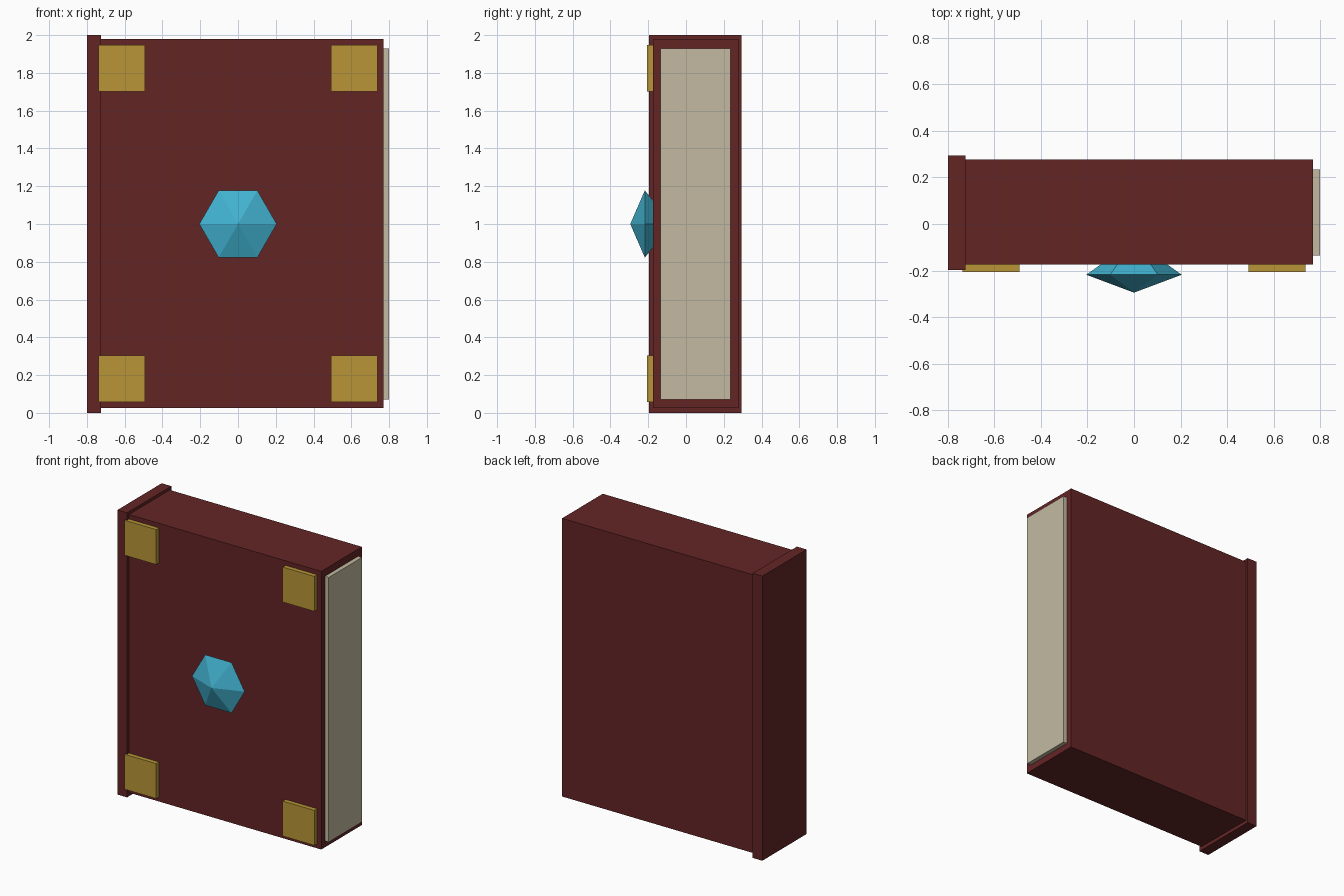
import bpy
from math import radians

cube = bpy.data.objects.get("Cube")
if cube:
    bpy.data.objects.remove(cube, do_unlink=True)


def material(name, rgb):
    mat = bpy.data.materials.new(name)
    mat.use_nodes = True
    colour = (*rgb, 1)
    mat.diffuse_color = colour
    mat.node_tree.nodes["Principled BSDF"].inputs["Base Color"].default_value = colour
    return mat


leather = material("dark red leather", (0.127, 0.018, 0.0185))
paper = material("aged paper", (0.546, 0.491, 0.356))
brass = material("brass", (0.479, 0.301, 0.038))
crystal = material("blue crystal", (0.054, 0.45, 0.64))


def finish(name, mat):
    obj = bpy.context.object
    obj.name = obj.data.name = name
    obj.data.materials.append(mat)
    return obj


def box(name, x, y, z, mat):
    """Box spanning the given (low, high) range on each axis."""
    spans = (x, y, z)
    bpy.ops.mesh.primitive_cube_add(size=1, location=[(a + b) / 2 for a, b in spans])
    obj = finish(name, mat)
    obj.scale = [b - a for a, b in spans]
    bpy.ops.object.transform_apply(location=False, rotation=False, scale=True)
    return obj


# Book body
box("cover", (-0.77, 0.77), (-0.175, 0.277), (0.025, 1.98), leather)
box("spine", (-0.80, -0.725), (-0.197, 0.295), (0, 2), leather)
box("page_block", (-0.70, 0.80), (-0.135, 0.235), (0.07, 1.93), paper)

# Corner plates on the front
for side, x in (("right", -0.615), ("left", 0.615)):
    for level, z in (("lower", 0.18), ("upper", 1.825)):
        box(f"{level}_{side}_corner_plate", (x - 0.123, x + 0.123),
            (-0.206, -0.16), (z - 0.123, z + 0.123), brass)


# Six-sided gem: two cones meeting at the girdle
def gem_half(name, tip, girdle=-0.218):
    bpy.ops.mesh.primitive_cone_add(
        vertices=6, radius1=0.205, radius2=0, depth=abs(tip - girdle),
        end_fill_type='NOTHING', location=(0, (tip + girdle) / 2, 1),
        rotation=(radians(90 if tip < girdle else -90), 0, 0))
    obj = finish(name, crystal)
    bpy.ops.object.transform_apply(location=False, rotation=True, scale=False)
    # Turn the girdle so that corners point sideways
    obj.rotation_euler.y = radians(30)
    return obj


gem_half("gem_crown", -0.295)
gem_half("gem_base", -0.072)
